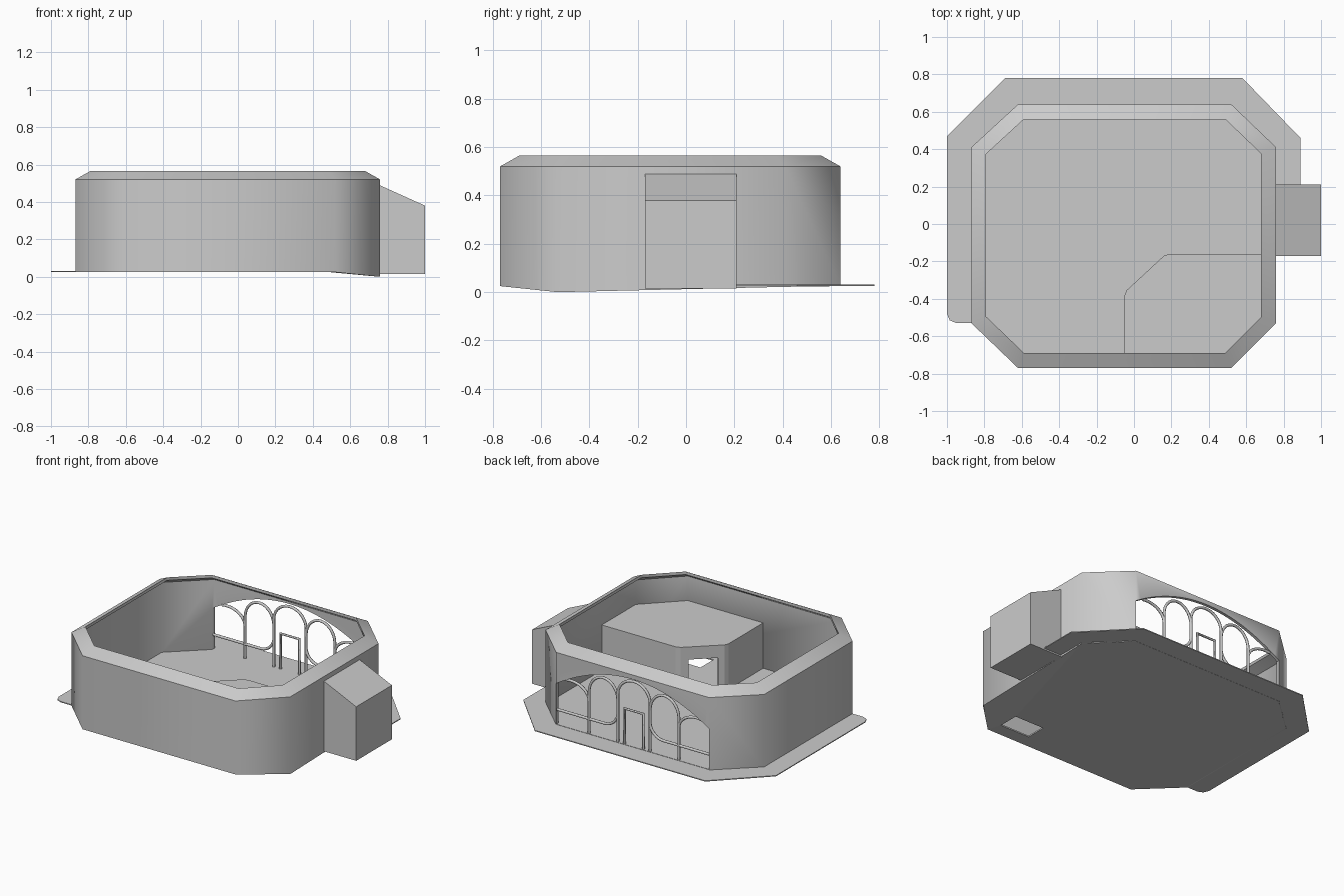
import bpy, bmesh, math
from mathutils import Vector

cube = bpy.data.objects.get("Cube")
if cube:
    bpy.data.objects.remove(cube, do_unlink=True)

grey = bpy.data.materials.new("plain_grey")
grey.use_nodes = True
grey.diffuse_color = (0.6, 0.6, 0.6, 1)
grey.node_tree.nodes["Principled BSDF"].inputs["Base Color"].default_value = (0.6, 0.6, 0.6, 1)


def inset(pts, d):
    """Move every edge of a counter-clockwise outline inwards by d."""
    out = []
    for i, p in enumerate(pts):
        a, p, b = Vector(pts[i - 1]), Vector(p), Vector(pts[(i + 1) % len(pts)])
        e, f = (p - a).normalized(), (b - p).normalized()
        n, m = Vector((-e.y, e.x)), Vector((-f.y, f.x))
        q = p + (n + m) * d / (1 + n.dot(m))
        out.append((q.x, q.y))
    return out


def loft(name, rings, capped=True):
    """Join rings of points; cap the ends, or close the loop of rings."""
    bm = bmesh.new()
    loops = [[bm.verts.new(p) for p in r] for r in rings]
    n = len(loops[0])
    pairs = list(zip(loops, loops[1:]))
    if capped:
        bm.faces.new(loops[0])
        bm.faces.new(loops[-1])
    else:
        pairs.append((loops[-1], loops[0]))
    for a, b in pairs:
        for i in range(n):
            j = (i + 1) % n
            bm.faces.new((a[i], a[j], b[j], b[i]))
    bmesh.ops.recalc_face_normals(bm, faces=bm.faces)
    mesh = bpy.data.meshes.new(name)
    bm.to_mesh(mesh)
    bm.free()
    mesh.materials.append(grey)
    ob = bpy.data.objects.new(name, mesh)
    bpy.context.collection.objects.link(ob)
    return ob


def at(pts, z):
    zs = z if isinstance(z, list) else [z] * len(pts)
    return [(p[0], p[1], h) for p, h in zip(pts, zs)]


def prism(name, pts, z0, z1):
    return loft(name, [at(pts, z0), at(pts, z1)])


def activate(ob):
    bpy.ops.object.select_all(action='DESELECT')
    ob.select_set(True)
    bpy.context.view_layer.objects.active = ob


def cut(ob, cutter):
    cutter.hide_render = True
    activate(ob)
    mod = ob.modifiers.new("cut", 'BOOLEAN')
    mod.operation = 'DIFFERENCE'
    mod.solver = 'EXACT'
    mod.object = cutter
    bpy.ops.object.modifier_apply(modifier=mod.name)
    bpy.data.objects.remove(cutter, do_unlink=True)


# Octagonal plan, with one low corner at the front
plan = [(-0.62, -0.77), (0.52, -0.77), (0.76, -0.53), (0.76, 0.41),
        (0.52, 0.64), (-0.62, 0.64), (-0.87, 0.41), (-0.87, -0.53)]
base = [0.025, 0.025, 0.0, 0.022, 0.025, 0.025, 0.025, 0.025]

# Floor slab with a hatch
floor = loft("floor", [at(inset(plan, 0.004), base), at(inset(plan, 0.004), 0.034)])
hatch = [(0.27, -0.68), (0.49, -0.68), (0.49, -0.54), (0.27, -0.54)]
cut(floor, prism("hatch_cutter", hatch, -0.1, 0.1))

# Thin terrace around the back and sides
terrace = [(-0.8, -0.53), (0.7, 0.21), (0.89, 0.21), (0.89, 0.46), (0.58, 0.78),
           (-0.69, 0.78), (-1, 0.47), (-1, -0.48), (-0.985, -0.515), (-0.95, -0.53)]
prism("terrace", terrace, 0.026, 0.032)

# Outer wall with a sloping rim
inner, lip = inset(plan, 0.02), inset(plan, 0.08)
wall = loft("outer_wall", [at(plan, base), at(plan, 0.52), at(lip, 0.565),
                           at(lip, 0.545), at(inner, 0.505), at(inner, 0.03)], capped=False)

# Wide arched opening in the back wall
MID, HALF = -0.05, 0.57
arch = [(MID - HALF, -0.1), (MID + HALF, -0.1)]
for i in range(33):
    u = 1 - i / 16
    arch.append((MID + HALF * u, 0.31 + 0.18 * (1 - u * u)))
cut(wall, loft("arch_cutter", [[(x, y, z) for x, z in arch] for y in (0.58, 0.7)]))
activate(wall)
bpy.ops.object.shade_smooth_by_angle(angle=math.radians(53))

# Hollow inner room in the front corner, with a doorway on its slanted side
room_plan = [(-0.05, -0.755), (0.51, -0.755), (0.745, -0.52), (0.745, -0.16),
             (0.19, -0.16), (0.16, -0.17), (-0.04, -0.355), (-0.05, -0.38)]
room = prism("inner_room", room_plan, 0.03, 0.34)
cut(room, prism("room_cutter", inset(room_plan, 0.015), -0.1, 0.325))
door = [(0.086, -0.164), (-0.044, -0.294), (0.036, -0.374), (0.166, -0.244)]
cut(room, prism("door_cutter", door, 0.0, 0.255))

# Side annex with a sloping roof
side = [(0.745, 0.016), (1.0, 0.016), (1.0, 0.38), (0.745, 0.495)]
loft("side_annex", [[(x, y, z) for x, z in side] for y in (-0.17, 0.21)])


def tube(name, pts):
    """Round bar in the plane of the back opening."""
    cu = bpy.data.curves.new(name, 'CURVE')
    cu.dimensions = '3D'
    cu.bevel_depth = 0.009
    cu.bevel_resolution = 2
    cu.use_fill_caps = True
    sp = cu.splines.new('POLY')
    sp.points.add(len(pts) - 1)
    for p, (x, z) in zip(sp.points, pts):
        p.co = (MID + x, 0.625, z, 1)
    cu.materials.append(grey)
    ob = bpy.data.objects.new(name, cu)
    bpy.context.collection.objects.link(ob)
    activate(ob)
    bpy.ops.object.convert(target='MESH')
    bpy.ops.object.shade_smooth_by_angle(angle=math.radians(50))


def arc(cx, cz, rx, rz, a0, a1, n=14):
    angles = [math.radians(a0 + (a1 - a0) * i / n) for i in range(n + 1)]
    return [(cx + rx * math.cos(a), cz + rz * math.sin(a)) for a in angles]


# Bars in the opening: middle hoop, door frame, then mirrored side bars
FOOT = 0.03
tube("middle_hoop", [(0.12, FOOT)] + arc(0, 0.355, 0.12, 0.115, 0, 180) + [(-0.12, FOOT)])
tube("door_frame", [(0.07, FOOT), (0.07, 0.27), (-0.07, 0.27), (-0.07, FOOT)])
for word, s in (("left", 1), ("right", -1)):
    bars = {
        "side_hoop": [(0.335, FOOT)] + arc(0.2275, 0.31, 0.1075, 0.125, 0, 180),
        "outer_hoop": arc(0.47, 0.25, 0.135, 0.1, 180, 75),
        "low_rail": [(0.57, 0.13)] + arc(0.22, 0.23, 0.1, 0.1, 270, 180),
    }
    for part, pts in bars.items():
        tube(word + "_" + part, [(s * x, z) for x, z in pts])
